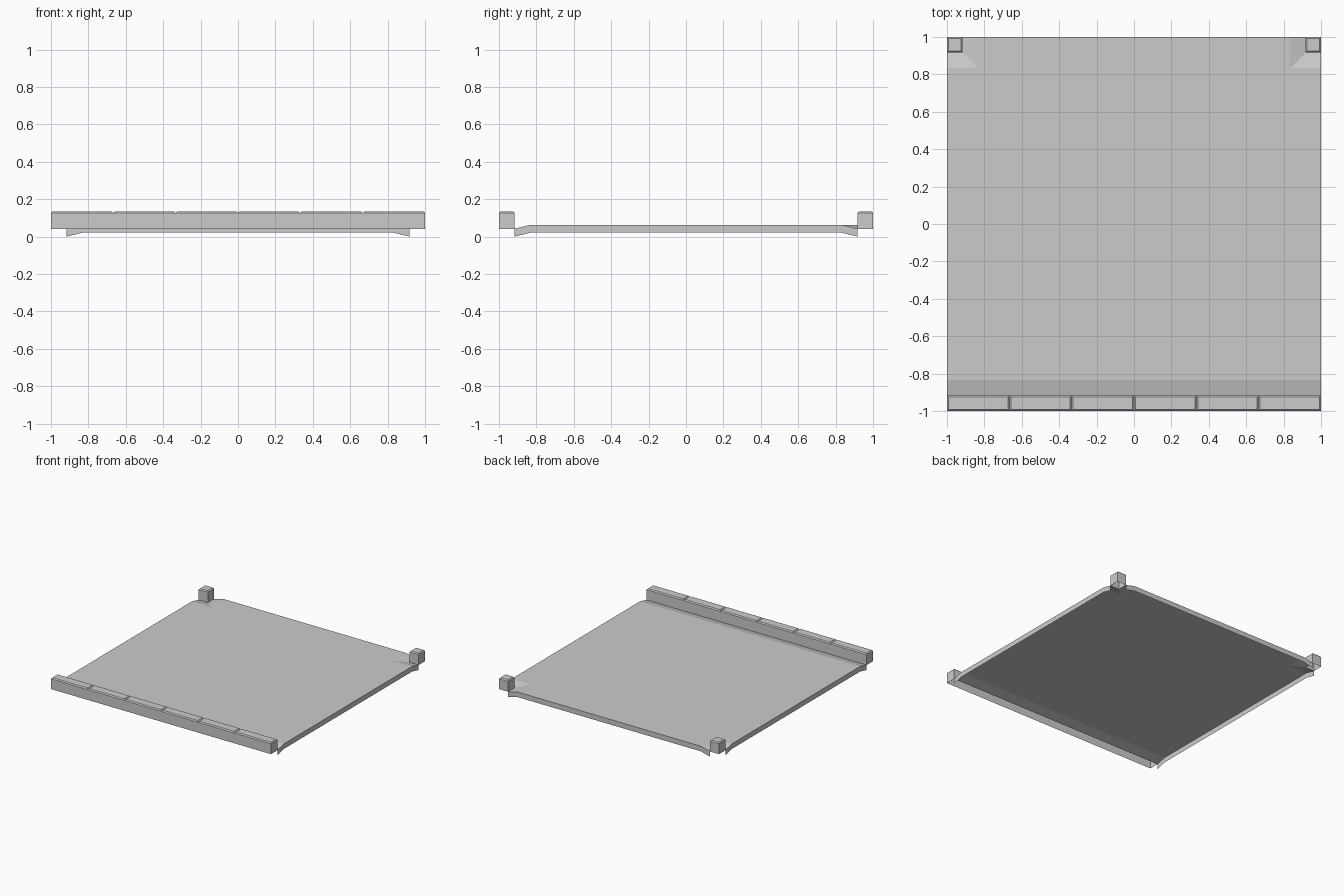
import bpy, bmesh

if "Cube" in bpy.data.objects:
    bpy.data.objects.remove(bpy.data.objects["Cube"])

CURB = 1 / 12          # curb width
INNER = 1 - CURB       # edge of floor next to a curb
FLAT = 1 - 2 * CURB    # where the gutter slope starts
Z_LOW, Z_HIGH, SKIRT = 0.042, 0.063, 0.042
RIM, TOP, BEVEL = 0.127, 0.135, 0.008


def finish(bm, name):
    bmesh.ops.remove_doubles(bm, verts=bm.verts[:], dist=1e-4)
    mesh = bpy.data.meshes.new(name)
    bm.to_mesh(mesh)
    bm.free()
    obj = bpy.data.objects.new(name, mesh)
    bpy.context.collection.objects.link(obj)
    return obj


def add_face(bm, pts, up=False):
    f = bm.faces.new([bm.verts.new(p) for p in pts])
    f.normal_update()
    if up and f.normal.z < 0:
        f.normal_flip()


# Floor: flat field, front gutter slope, two sunken back corners
bm = bmesh.new()
H, L = Z_HIGH, Z_LOW
half = [(1, -FLAT, H), (1, FLAT, H), (FLAT, FLAT, H), (FLAT, 1, H)]
add_face(bm, half + [(-x, y, z) for x, y, z in reversed(half)], True)
add_face(bm, [(-1, -INNER, L), (1, -INNER, L), (1, -FLAT, H), (-1, -FLAT, H)], True)
for s in (-1, 1):
    add_face(bm, [(s, FLAT, H), (s * FLAT, FLAT, H), (s * INNER, INNER, L), (s, INNER, L)], True)
    add_face(bm, [(s * FLAT, 1, H), (s * FLAT, FLAT, H), (s * INNER, INNER, L), (s * INNER, 1, L)], True)
bmesh.ops.remove_doubles(bm, verts=bm.verts[:], dist=1e-4)

# Skirt hanging from the left, right and back edges (open underneath)
def on_side(e):
    a, b = (v.co for v in e.verts)
    return (abs(a.x) > 0.999 and abs(a.x - b.x) < 1e-3) or (a.y > 0.999 and b.y > 0.999)

rim = [e for e in bm.edges if e.is_boundary and on_side(e)]
for e in rim:
    loop = e.link_loops[0]
    a, b = loop.vert.co.copy(), loop.link_loop_next.vert.co.copy()
    down = lambda p: (p.x, p.y, p.z - SKIRT)
    add_face(bm, [b, a, down(a), down(b)])
finish(bm, "floor")


# Hollow curb made of bevelled stones with shallow grooves between them
def curb(name, x0, x1, y0, y1, count=1):
    bm = bmesh.new()
    step = (x1 - x0) / count

    def ring(a, b, z, inset=0):
        return [(a + inset, y0 + inset, z), (b - inset, y0 + inset, z),
                (b - inset, y1 - inset, z), (a + inset, y1 - inset, z)]

    for i in range(count):
        a, b = x0 + i * step, x0 + (i + 1) * step
        low, mid, top = ring(a, b, Z_LOW), ring(a, b, RIM), ring(a, b, TOP, BEVEL)
        add_face(bm, top)
        for k in range(4):
            n = (k + 1) % 4
            add_face(bm, [mid[k], mid[n], top[n], top[k]])
            inside = (k == 1 and i < count - 1) or (k == 3 and i > 0)
            if not inside:
                add_face(bm, [low[k], low[n], mid[n], mid[k]])
    return finish(bm, name)


curb("front_curb", -1, 1, -1, -INNER, 6)
curb("back_left_curb_block", -1, -INNER, INNER, 1)
curb("back_right_curb_block", INNER, 1, INNER, 1)
